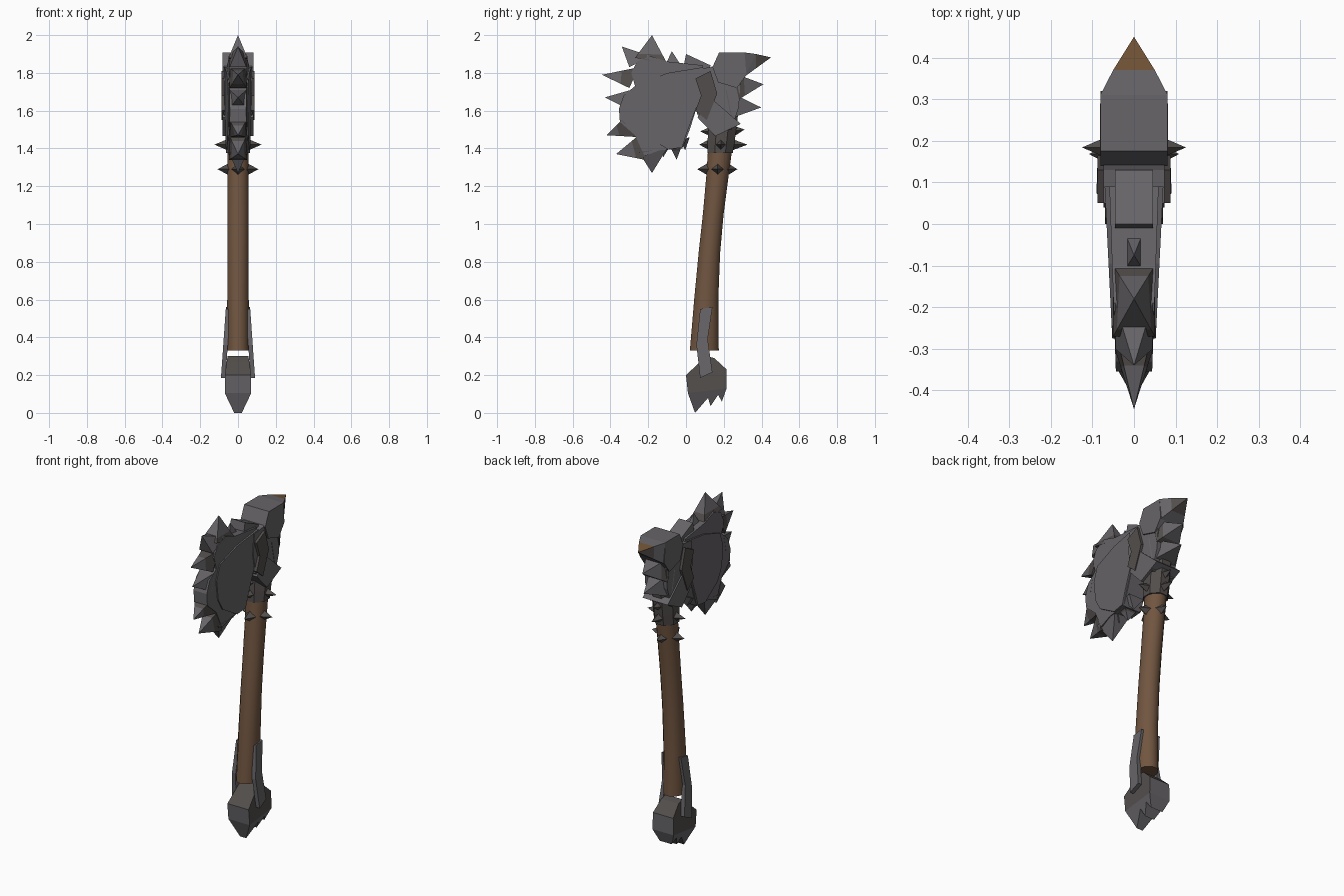
import bpy, bmesh, math
from mathutils import Vector

if "Cube" in bpy.data.objects:
    bpy.data.objects.remove(bpy.data.objects["Cube"])


def material(name, rgb):
    m = bpy.data.materials.new(name)
    m.diffuse_color = (*rgb, 1)
    m.use_nodes = True
    m.node_tree.nodes["Principled BSDF"].inputs["Base Color"].default_value = m.diffuse_color
    return m


STEEL = material("grey_steel", (0.135, 0.128, 0.138))
DARK = material("dark_iron", (0.085, 0.076, 0.072))
RUST = material("rust", (0.16, 0.085, 0.035))
WOOD = material("brown_wood", (0.165, 0.092, 0.052))
MATS = [STEEL, DARK, RUST]


def build(name, verts, faces, mats=MATS, rule=None, cut=None):
    """Mesh object; rule(face) gives the material slot, cut = (point, normal) adds an edge loop."""
    bm = bmesh.new()
    vs = [bm.verts.new(v) for v in verts]
    for f in faces:
        bm.faces.new([vs[i] for i in f])
    bmesh.ops.recalc_face_normals(bm, faces=bm.faces)
    if cut:
        bmesh.ops.bisect_plane(bm, geom=bm.verts[:] + bm.edges[:] + bm.faces[:],
                               plane_co=cut[0], plane_no=cut[1])
    bm.normal_update()
    if rule:
        for f in bm.faces:
            f.material_index = rule(f)
    me = bpy.data.meshes.new(name)
    bm.to_mesh(me)
    bm.free()
    for m in mats:
        me.materials.append(m)
    ob = bpy.data.objects.new(name, me)
    bpy.context.collection.objects.link(ob)
    return ob


def slab(name, pts, outer, inner=None, **kw):
    """Side-view (y, z) outline given thickness along x; widths may be functions of y and z."""
    out = outer if callable(outer) else (lambda y, z: outer)
    inn = inner or (lambda y, z: -out(y, z))
    n = len(pts)
    verts = [(inn(y, z), y, z) for y, z in pts] + [(out(y, z), y, z) for y, z in pts]
    faces = [list(range(n)), list(range(n, 2 * n))]
    faces += [[i, (i + 1) % n, n + (i + 1) % n, n + i] for i in range(n)]
    return build(name, verts, faces, **kw)


def spike(name, b1, b2, tip, w, dark=0.0, mats=MATS, rule=None):
    """Pyramid on a rectangular base; the share 'dark' next to the base is dark iron."""
    verts = [(-w, *b1), (w, *b1), (w, *b2), (-w, *b2), (0, *tip)]
    faces = [(0, 1, 2, 3), (0, 1, 4), (1, 2, 4), (2, 3, 4), (3, 0, 4)]
    base = Vector((0, (b1[0] + b2[0]) / 2, (b1[1] + b2[1]) / 2))
    axis = Vector((0, *tip)) - base
    co = base + axis * dark
    if dark:
        rule = lambda f: 1 if (f.calc_center_median() - co).dot(axis) < 0 else 0
    return build(name, verts, faces, mats=mats, rule=rule, cut=(co, axis) if dark else None)


def stud(name, base, tip, size):
    """Small four-sided diamond pyramid."""
    base, tip = Vector(base), Vector(tip)
    u = Vector((0, 0, size))
    v = (tip - base).normalized().cross(Vector((0, 0, 1))) * size
    return build(name, [base + u, base + v, base - u, base - v, tip],
                 [(0, 1, 2, 3), (0, 1, 4), (1, 2, 4), (2, 3, 4), (3, 0, 4)], mats=[DARK])


def tube(name, rings, sides, mat):
    """Loft through ellipses (z, centre y, radius y, radius x)."""
    verts, faces = [], []
    for z, cy, ry, rx in rings:
        for i in range(sides):
            a = 2 * math.pi * (i + 0.5) / sides
            verts.append((rx * math.cos(a), cy + ry * math.sin(a), z))
    for r in range(len(rings) - 1):
        for i in range(sides):
            j = (i + 1) % sides
            faces.append((r * sides + i, r * sides + j, (r + 1) * sides + j, (r + 1) * sides + i))
    faces += [list(range(sides)), list(range(len(verts) - sides, len(verts)))]
    return build(name, verts, faces, mats=[mat])


# Curved wooden handle
handle = tube("handle", [(0.33, 0.097, 0.078, 0.06), (0.6, 0.107, 0.065, 0.058),
                         (0.85, 0.124, 0.058, 0.057), (1.05, 0.144, 0.056, 0.057),
                         (1.25, 0.166, 0.06, 0.057), (1.42, 0.183, 0.066, 0.058)], 16, WOOD)
bpy.context.view_layer.objects.active = handle
handle.select_set(True)
bpy.ops.object.shade_smooth_by_angle()
handle.select_set(False)

# Collar below the head, with rows of studs
tube("collar", [(1.375, 0.18, 0.073, 0.068), (1.44, 0.186, 0.078, 0.072),
                (1.58, 0.2, 0.082, 0.074)], 8, DARK)
for z, cy, y0, y1, xt in [(1.29, 0.168, 0.06, 0.272, 0.108), (1.42, 0.184, 0.07, 0.325, 0.125)]:
    stud("collar_stud", (0.045, cy, z), (xt, cy, z), 0.034)
    stud("collar_stud", (-0.045, cy, z), (-xt, cy, z), 0.034)
    stud("collar_stud", (0, cy - 0.05, z), (0, y0, z), 0.034)
    stud("collar_stud", (0, cy + 0.05, z), (0, y1, z), 0.034)
stud("collar_stud", (0, 0.15, 1.49), (0, 0.075, 1.49), 0.035)
stud("collar_stud", (0, 0.24, 1.49), (0, 0.31, 1.50), 0.035)

# Blade: jagged body and thicker cheek plate, both thinning toward the edge
slab("blade", [(-0.10, 1.86), (-0.19, 1.89), (-0.26, 1.86), (-0.29, 1.80), (-0.27, 1.73),
               (-0.33, 1.68), (-0.355, 1.61), (-0.35, 1.54), (-0.27, 1.47), (-0.22, 1.36),
               (-0.14, 1.39), (-0.02, 1.40), (0.02, 1.50), (0.08, 1.69), (0.09, 1.84)],
     lambda y, z: 0.056 + 0.035 * y)
slab("cheek_plate", [(-0.275, 1.66), (-0.245, 1.745), (-0.095, 1.80), (0.09, 1.83), (0.10, 1.74),
                     (0.06, 1.63), (0.0, 1.47), (-0.02, 1.405), (-0.095, 1.395),
                     (-0.22, 1.47), (-0.26, 1.54)],
     lambda y, z: 0.066 + 0.05 * y)

# Spikes round the blade edge: base corners, tip, half width, dark share
for b1, b2, tip, w, dark in [
        ((-0.27, 1.88), (-0.10, 1.85), (-0.18, 2.0), 0.05, 0.25),
        ((-0.30, 1.83), (-0.19, 1.89), (-0.34, 1.94), 0.045, 0),
        ((-0.25, 1.83), (-0.30, 1.72), (-0.445, 1.79), 0.046, 0.4),
        ((-0.29, 1.71), (-0.31, 1.61), (-0.43, 1.67), 0.046, 0),
        ((-0.34, 1.55), (-0.25, 1.46), (-0.42, 1.47), 0.045, 0.5),
        ((-0.25, 1.47), (-0.22, 1.34), (-0.37, 1.37), 0.047, 0.3),
        ((-0.25, 1.38), (-0.10, 1.40), (-0.18, 1.27), 0.05, 0),
        ((-0.15, 1.42), (-0.08, 1.42), (-0.12, 1.355), 0.05, 0),
        ((-0.09, 1.42), (-0.02, 1.42), (-0.05, 1.34), 0.05, 0.4),
        ((-0.03, 1.44), (0.02, 1.46), (-0.005, 1.39), 0.05, 0),
        ((-0.11, 1.84), (-0.02, 1.83), (-0.075, 1.915), 0.022, 0)]:
    spike("blade_spike", b1, b2, tip, w, dark)

# Head blocks round the top of the handle
slab("head_core", [(0.05, 1.82), (0.13, 1.83), (0.2, 1.86), (0.29, 1.78), (0.28, 1.62),
                   (0.24, 1.5), (0.14, 1.5), (0.06, 1.58), (0.04, 1.7)], 0.073)
slab("head_cap", [(0.0, 1.9), (0.13, 1.84), (0.11, 1.75), (-0.02, 1.8)], 0.046)
slab("head_band", [(0.05, 1.77), (0.13, 1.81), (0.165, 1.69), (0.11, 1.55), (0.05, 1.6),
                   (0.08, 1.68)], 0.088, mats=[DARK])
slab("lower_block", [(0.14, 1.66), (0.29, 1.53), (0.155, 1.465), (0.06, 1.565)], 0.082)

# Back hammer block with three big rear spikes; the top one has a rusty tip
slab("back_block", [(0.14, 1.83), (0.175, 1.908), (0.31, 1.908), (0.32, 1.79), (0.27, 1.72),
                    (0.17, 1.75)], 0.081)
build("back_spike_top",
      [(-0.081, 0.31, 1.908), (0.081, 0.31, 1.908), (0.081, 0.31, 1.78), (-0.081, 0.31, 1.78),
       (0.05, 0.37, 1.9), (-0.05, 0.37, 1.9), (0, 0.45, 1.882)],
      [(0, 1, 2, 3), (0, 1, 4, 5), (4, 5, 6), (1, 2, 4), (2, 4, 6), (0, 3, 5), (3, 5, 6), (2, 3, 6)],
      cut=((0, 0.37, 1.9), (0, 1, 0)),
      rule=lambda f: 0 if f.calc_center_median().y < 0.37 else 2 if f.normal.z > 0.5 else 1)
spike("back_spike_middle", (0.25, 1.80), (0.28, 1.66), (0.41, 1.74), 0.077, 0.3)
spike("back_spike_low", (0.21, 1.71), (0.24, 1.56), (0.398, 1.617), 0.075)

# Pommel: chamfered block ending in three teeth
slab("pommel", [(0.0, 0.2), (0.075, 0.27), (0.11, 0.3), (0.15, 0.29), (0.215, 0.23),
                (0.215, 0.13), (0.01, 0.105)],
     lambda y, z: 0.07 - max(0, z - 0.21) * 0.17,
     rule=lambda f: 1 if abs(f.normal.x) > 0.5 or f.normal.z > 0.5 else 0)
slab("pommel_teeth", [(0.01, 0.105), (0.215, 0.13), (0.19, 0.06), (0.17, 0.095), (0.13, 0.035),
                      (0.117, 0.08), (0.048, 0.0)],
     lambda y, z: 0.07 - 0.05 * (0.105 + 0.122 * (y - 0.01) - z) / 0.11)

# Side straps joining pommel to handle
STRAP = [(0.075, 0.55), (0.14, 0.56), (0.115, 0.39), (0.14, 0.215), (0.075, 0.185), (0.055, 0.36)]
for s in (-1, 1):
    slab("side_strap", STRAP,
         lambda y, z, s=s: s * (0.064 + (0.56 - z) * 0.07),
         lambda y, z, s=s: s * (0.04 + (0.56 - z) * 0.07))
